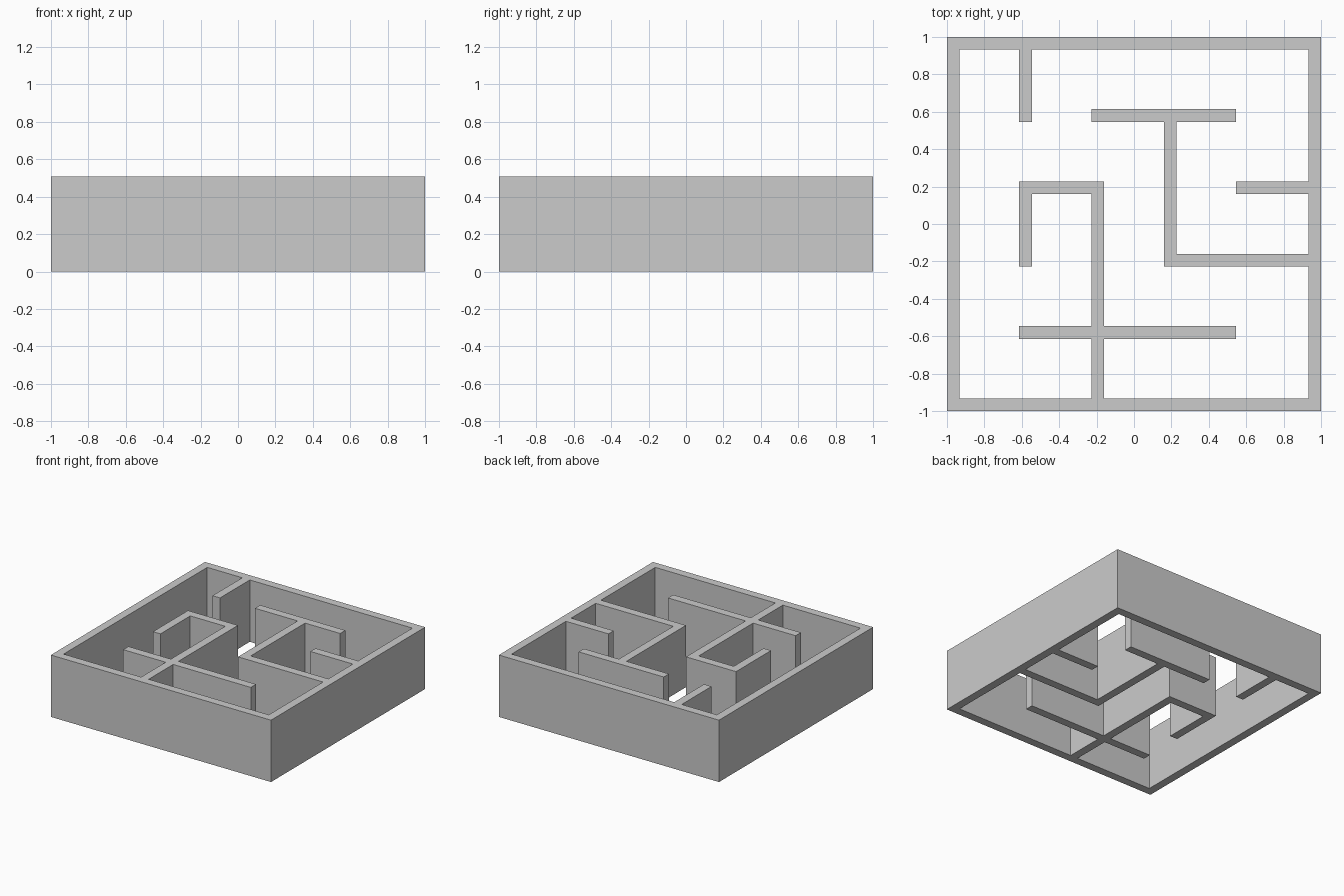
import bpy, bmesh

if "Cube" in bpy.data.objects:
    bpy.data.objects.remove(bpy.data.objects["Cube"])

CELLS = 5                        # maze is 5 x 5 rooms
T = 0.068                        # wall thickness
PITCH = (2 - T) / CELLS
HEIGHT = 0.508

# Walls as runs on a grid of alternating posts (even) and gaps (odd):
# (x start, y start, x end, y end), inclusive
walls = [
    # outer frame
    (0, 0, 10, 0), (0, 10, 10, 10), (0, 0, 0, 10), (10, 0, 10, 10),
    # inner partitions
    (2, 8, 2, 10),
    (4, 8, 7, 8), (6, 4, 6, 8), (6, 4, 10, 4),
    (8, 6, 10, 6),
    (2, 4, 2, 6), (2, 6, 4, 6), (4, 0, 4, 6),
    (2, 2, 7, 2),
]
solid = {(x, y) for x0, y0, x1, y1 in walls
         for x in range(x0, x1 + 1) for y in range(y0, y1 + 1)}


def line(i):
    """Coordinate of grid line i: the two edges of each post in turn."""
    return -1 + (i // 2) * PITCH + (i % 2) * T


# Footprint of all walls as one joined flat sheet
bm = bmesh.new()
verts = {}


def corner(i, j):
    if (i, j) not in verts:
        verts[i, j] = bm.verts.new((line(i), line(j), 0))
    return verts[i, j]


for x, y in sorted(solid):
    bm.faces.new([corner(x, y), corner(x + 1, y),
                  corner(x + 1, y + 1), corner(x, y + 1)])

mesh = bpy.data.meshes.new("maze_walls")
bm.to_mesh(mesh)
bm.free()
maze = bpy.data.objects.new("maze_walls", mesh)
bpy.context.collection.objects.link(maze)

# Raise the footprint to full wall height
raise_walls = maze.modifiers.new("wall_height", 'SOLIDIFY')
raise_walls.thickness = HEIGHT
raise_walls.offset = 1
